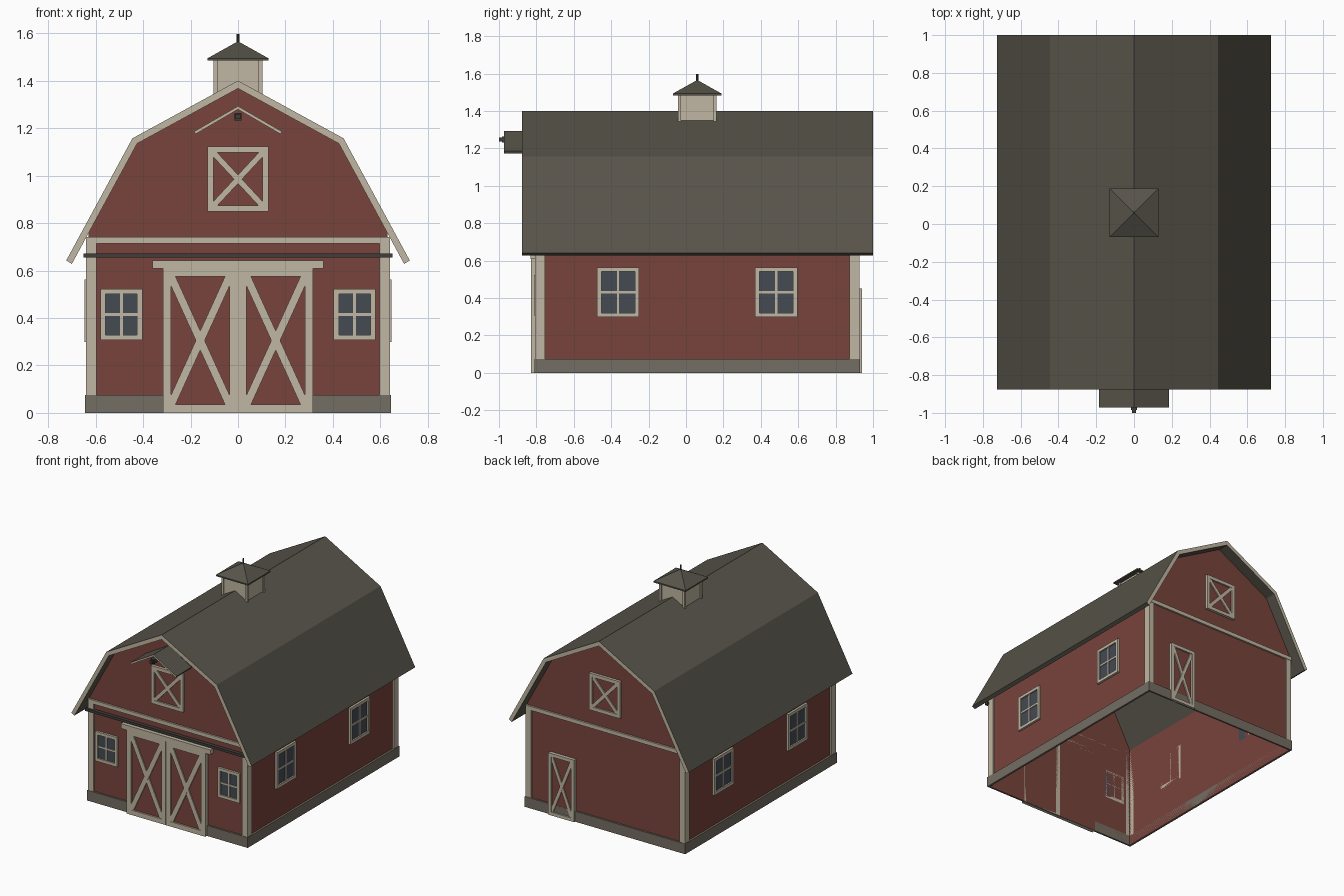
import bpy, bmesh, math
from mathutils import Matrix, Vector

if "Cube" in bpy.data.objects:
    bpy.data.objects.remove(bpy.data.objects["Cube"])

COLOURS = {
    "barn_red": (0.190, 0.056, 0.045), "cream_trim": (0.53, 0.47, 0.36),
    "roof_brown": (0.095, 0.087, 0.067), "stone_grey": (0.175, 0.158, 0.125),
    "window_glass": (0.058, 0.070, 0.088), "dark_metal": (0.050, 0.047, 0.041),
}
MATS = {}
for n, c in COLOURS.items():
    MATS[n] = bpy.data.materials.new(n)
    MATS[n].diffuse_color = (*c, 1)
KEYS = list(COLOURS)
RED, CREAM, ROOF, STONE, GLASS, DARK = range(6)


def finish(name, bm):
    """Turn a bmesh into an object carrying only the materials it uses."""
    used = sorted({f.material_index for f in bm.faces})
    for f in bm.faces:
        f.material_index = used.index(f.material_index)
    me = bpy.data.meshes.new(name)
    bm.to_mesh(me)
    bm.free()
    for i in used:
        me.materials.append(MATS[KEYS[i]])
    ob = bpy.data.objects.new(name, me)
    bpy.context.collection.objects.link(ob)
    return ob


def prism(bm, pts, d0, d1, M, mat, cap=None):
    """Extrude a (u, v) outline from depth d0 to d1 in frame M."""
    a = [bm.verts.new(M @ Vector((u, v, d0))) for u, v in pts]
    b = [bm.verts.new(M @ Vector((u, v, d1))) for u, v in pts]
    n = len(pts)
    faces = [bm.faces.new((a[i], a[(i + 1) % n], b[(i + 1) % n], b[i])) for i in range(n)]
    caps = [bm.faces.new(a[::-1]), bm.faces.new(b)]
    for f in faces + caps:
        f.material_index = mat
    if cap is not None:
        for f in caps:
            f.material_index = cap
    bmesh.ops.recalc_face_normals(bm, faces=faces + caps)


def rect(bm, u0, u1, v0, v1, d0, d1, M, mat):
    prism(bm, [(u0, v0), (u1, v0), (u1, v1), (u0, v1)], d0, d1, M, mat)


def bar(bm, p, q, width, d0, d1, M, mat):
    p, q = Vector(p), Vector(q)
    s = (q - p).normalized() * width / 2
    s = Vector((-s.y, s.x))
    prism(bm, [p - s, q - s, q + s, p + s], d0, d1, M, mat)


def frame(bm, u0, u1, v0, v1, w, d0, d1, M, mat):
    rect(bm, u0, u0 + w, v0, v1, d0, d1, M, mat)
    rect(bm, u1 - w, u1, v0, v1, d0, d1, M, mat)
    rect(bm, u0 + w, u1 - w, v0, v0 + w, d0, d1, M, mat)
    rect(bm, u0 + w, u1 - w, v1 - w, v1, d0, d1, M, mat)


def wall_frame(u, w, origin):
    M = Matrix((u, (0, 0, 1), w)).transposed().to_4x4()
    M.translation = origin
    return M


# Wall planes: u runs along the wall, v is height, depth points outward
WX, Y0, Y1 = 0.63, -0.797, 0.917
FRONT = wall_frame((1, 0, 0), (0, -1, 0), (0, Y0, 0))
BACK = wall_frame((-1, 0, 0), (0, 1, 0), (0, Y1, 0))
RIGHT = wall_frame((0, 1, 0), (1, 0, 0), (WX, 0, 0))
LEFT = wall_frame((0, 1, 0), (-1, 0, 0), (-WX, 0, 0))
WORLD = wall_frame((1, 0, 0), (0, -1, 0), (0, 0, 0))    # depth = -y


def window(name, u0, u1, v0, v1, M):
    bm = bmesh.new()
    rect(bm, u0 + .01, u1 - .01, v0 + .01, v1 - .01, 0, .006, M, GLASS)
    frame(bm, u0, u1, v0, v1, .022, 0, .016, M, CREAM)
    uc, vc = (u0 + u1) / 2, (v0 + v1) / 2
    rect(bm, uc - .006, uc + .006, v0 + .02, v1 - .02, 0, .011, M, CREAM)
    rect(bm, u0 + .02, u1 - .02, vc - .006, vc + .006, 0, .011, M, CREAM)
    finish(name, bm)


def crossed_door(name, u0, u1, v0, v1, w, bw, d, M):
    bm = bmesh.new()
    rect(bm, u0 + .002, u1 - .002, v0 + .002, v1 - .002, 0, d - .012, M, RED)
    frame(bm, u0, u1, v0, v1, w, 0, d, M, CREAM)
    a, b, c, e = u0 + w, u1 - w, v0 + w, v1 - w
    bar(bm, (a, c), (b, e), bw, d - .013, d - .003, M, CREAM)
    bar(bm, (a, e), (b, c), bw, d - .013, d - .004, M, CREAM)
    finish(name, bm)


# Hollow wall shell: gambrel gables and two side walls, open below
bm = bmesh.new()
gable = [(-WX, 0), (WX, 0), (WX, .762), (.428, 1.134), (0, 1.367), (-.428, 1.134), (-WX, .762)]
for y in (Y0, Y1):
    bm.faces.new([bm.verts.new((x, y, z)) for x, z in gable])
for x in (-WX, WX):
    bm.faces.new([bm.verts.new((x, y, z)) for y, z in ((Y0, 0), (Y1, 0), (Y1, .762), (Y0, .762))])
bmesh.ops.remove_doubles(bm, verts=bm.verts, dist=1e-4)
bmesh.ops.recalc_face_normals(bm, faces=bm.faces)
finish("walls", bm)

# Gambrel roof with cream gable ends
bm = bmesh.new()
outer = [(-.724, .642), (-.445, 1.157), (0, 1.400), (.445, 1.157), (.724, .642)]
inner = [(.700, .628), (.425, 1.135), (0, 1.367), (-.425, 1.135), (-.700, .628)]
prism(bm, outer + inner, -1.0, .877, WORLD, ROOF, cap=CREAM)
finish("roof", bm)

# Stone base ring
bm = bmesh.new()
for M in (FRONT, BACK):
    rect(bm, -.645, .645, 0, .075, 0, .013, M, STONE)
for M in (RIGHT, LEFT):
    rect(bm, Y0, Y1, 0, .075, 0, .015, M, STONE)
finish("stone_base", bm)

# Corner boards and gable bands
bm = bmesh.new()
for M in (FRONT, BACK):
    for s in (-1, 1):
        rect(bm, min(s * .597, s * .64), max(s * .597, s * .64), .075, .74, 0, .01, M, CREAM)
    rect(bm, -.64, .64, .713, .741, 0, .013, M, CREAM)
for M in (RIGHT, LEFT):
    rect(bm, Y0, Y0 + .043, .075, .74, 0, .01, M, CREAM)
    rect(bm, Y1 - .043, Y1, .075, .74, 0, .01, M, CREAM)
finish("corner_boards", bm)

# Windows
window("front_window_left", -.58, -.403, .307, .522, FRONT)
window("front_window_right", .403, .58, .307, .522, FRONT)
for side, M in (("right", RIGHT), ("left", LEFT)):
    window(side + "_window_front", -.475, -.252, .298, .563, M)
    window(side + "_window_back", .37, .595, .298, .563, M)

# Doors and loft hatches
crossed_door("front_door_left", -.317, -.001, 0, .61, .035, .034, .031, FRONT)
crossed_door("front_door_right", .001, .317, 0, .61, .035, .034, .031, FRONT)
crossed_door("back_door", -.45, -.24, 0, .45, .024, .024, .024, BACK)
crossed_door("front_loft_hatch", -.129, .129, .848, 1.122, .025, .025, .02, FRONT)
crossed_door("back_loft_hatch", -.125, .125, .848, 1.115, .025, .025, .02, BACK)

# Door header and sliding track
bm = bmesh.new()
rect(bm, -.36, .36, .608, .643, 0, .034, FRONT, CREAM)
finish("door_header", bm)
bm = bmesh.new()
rect(bm, -.652, .652, .654, .672, 0, .026, FRONT, DARK)
finish("door_track", bm)

# Loft hood with cream front edge, and hoist beam
bm = bmesh.new()
hood = [(-.185, 1.186), (0, 1.293), (.185, 1.186), (.180, 1.174), (0, 1.279), (-.180, 1.174)]
prism(bm, hood, -Y0, .972, WORLD, ROOF, cap=CREAM)
finish("loft_hood", bm)
bm = bmesh.new()
rect(bm, -.015, .015, 1.233, 1.264, -Y0, .985, WORLD, DARK)
rect(bm, -.010, .010, 1.238, 1.259, .985, 1.0, WORLD, DARK)
finish("hoist_beam", bm)

# Cupola: body, corner posts, pyramid roof, finial
CY = .06
C = Matrix.Translation((0, CY, 0))
bm = bmesh.new()
rect(bm, -.094, .094, -.094, .094, 1.345, 1.488, C, CREAM)
for sx in (-1, 1):
    for sy in (-1, 1):
        x, y = sx * .095, sy * .095
        rect(bm, x - .008, x + .008, y - .008, y + .008, 1.34, 1.488, C, CREAM)
finish("cupola_body", bm)
bm = bmesh.new()
rect(bm, -.129, .129, -.129, .129, 1.484, 1.494, C, ROOF)
bmesh.ops.create_cone(bm, cap_ends=True, segments=4, radius1=.129 * math.sqrt(2), radius2=0, depth=.072,
                      matrix=Matrix.Translation((0, CY, 1.530)) @ Matrix.Rotation(math.pi / 4, 4, 'Z'))
for f in bm.faces:
    f.material_index = ROOF
finish("cupola_roof", bm)
bm = bmesh.new()
bmesh.ops.create_cone(bm, cap_ends=True, segments=8, radius1=.006, radius2=.006, depth=.05,
                      matrix=Matrix.Translation((0, CY, 1.572)))
for f in bm.faces:
    f.material_index = DARK
finish("finial", bm)

for m in bpy.data.materials:
    if m.users and not m.is_grease_pencil:
        m.use_nodes = True
        m.node_tree.nodes["Principled BSDF"].inputs["Base Color"].default_value = m.diffuse_color
